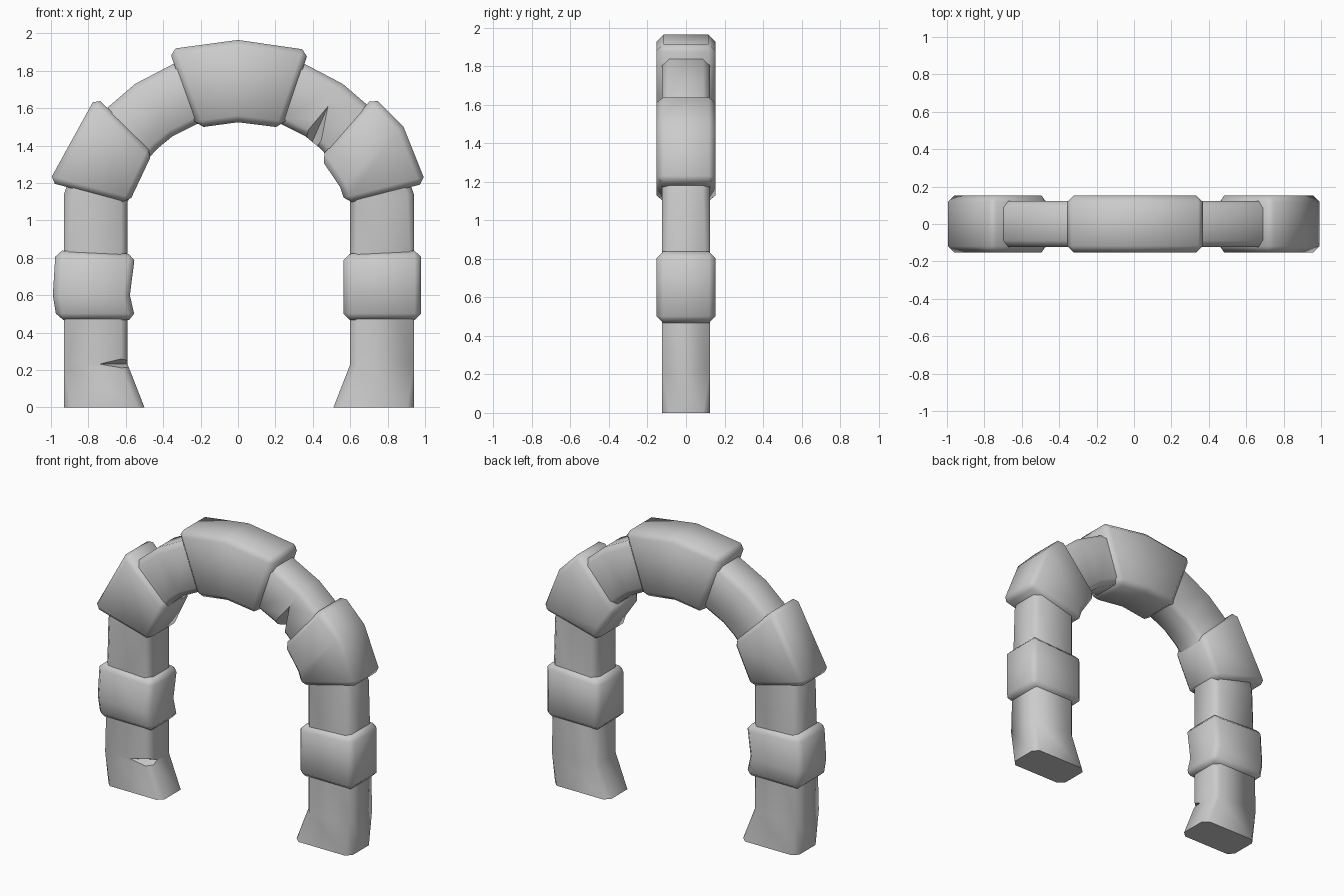
import bpy, bmesh, math

if "Cube" in bpy.data.objects:
    bpy.data.objects.remove(bpy.data.objects["Cube"])


def finish(bm, name, smooth=True):
    bmesh.ops.recalc_face_normals(bm, faces=bm.faces[:])
    mesh = bpy.data.meshes.new(name)
    bm.to_mesh(mesh)
    bm.free()
    ob = bpy.data.objects.new(name, mesh)
    bpy.context.collection.objects.link(ob)
    if smooth:
        bpy.ops.object.select_all(action='DESELECT')
        ob.select_set(True)
        bpy.context.view_layer.objects.active = ob
        bpy.ops.object.shade_smooth_by_angle(angle=math.radians(55))
    return ob


def stone(name, pairs, half_depth, bevel, bevel_ends=True):
    """Loft a box through (inner, outer) x-z point pairs and chamfer its long edges."""
    bm = bmesh.new()
    rings = []
    for (ix, iz), (ox, oz) in pairs:
        rings.append([bm.verts.new(c) for c in (
            (ix, -half_depth, iz), (ox, -half_depth, oz),
            (ox, half_depth, oz), (ix, half_depth, iz))])
    for a, b in zip(rings, rings[1:]):
        for i in range(4):
            j = (i + 1) % 4
            bm.faces.new((a[i], a[j], b[j], b[i]))
    bm.faces.new(rings[0])
    bm.faces.new(rings[-1])
    edges = [bm.edges.get((a[i], b[i])) for a, b in zip(rings, rings[1:]) for i in range(4)]
    if bevel_ends:
        edges += [bm.edges.get((r[i], r[(i + 1) % 4])) for r in (rings[0], rings[-1]) for i in range(4)]
    bmesh.ops.bevel(bm, geom=edges, offset=bevel, offset_type='OFFSET',
                    segments=1, profile=0.5, affect='EDGES')
    return finish(bm, name)


def notch(target, name, points):
    """Cut a tetrahedral chip out of the target."""
    bm = bmesh.new()
    v = [bm.verts.new(p) for p in points]
    for f in ((0, 1, 2), (0, 1, 3), (0, 2, 3), (1, 2, 3)):
        bm.faces.new([v[i] for i in f])
    cutter = finish(bm, name, smooth=False)
    cutter.hide_render = True
    cutter.display_type = 'WIRE'
    mod = target.modifiers.new(name, 'BOOLEAN')
    mod.operation = 'DIFFERENCE'
    mod.solver = 'EXACT'
    mod.object = cutter


# Continuous arch body with flared feet
left = [((-.50, 0), (-.93, 0)), ((-.59, .23), (-.93, .23)),
        ((-.59, 1.10), (-.93, 1.14)), ((-.48, 1.33), (-.84, 1.42)),
        ((-.43, 1.385), (-.69, 1.61)), ((-.35, 1.45), (-.55, 1.73)),
        ((-.22, 1.515), (-.34, 1.84))]
right = [((.01 - i[0], i[1]), (.01 - o[0], o[1])) for i, o in reversed(left)]
body = stone("arch_body", left + [((0, 1.56), (0, 1.90))] + right, .124, .036, bevel_ends=False)

# Chips in the front of the body
notch(body, "leg_chip_cutter", [(-.76, -.135, .232), (-.54, -.01, .232),
                                (-.56, -.16, .29), (-.56, -.16, .19)])
notch(body, "arch_chip_cutter", [(.49, -.135, 1.63), (.37, .02, 1.36),
                                 (.31, -.17, 1.44), (.45, -.17, 1.355)])

# Keystone
stone("keystone", [((-.22, 1.495), (-.37, 1.915)), ((0, 1.525), (0, 1.965)),
                   ((.24, 1.495), (.38, 1.91))], .153, .036)

# Shoulder stones
stone("left_shoulder_stone", [((-.585, 1.09), (-1.012, 1.205)),
                              ((-.455, 1.365), (-.76, 1.662))], .153, .034)
stone("right_shoulder_stone", [((.575, 1.09), (1.005, 1.20)), ((.545, 1.18), (.885, 1.50)),
                               ((.44, 1.335), (.725, 1.662))], .153, .034)

# Leg bands
stone("left_leg_band", [((-.548, .468), (-.968, .468)), ((-.578, .60), (-.99, .60)),
                        ((-.55, .82), (-.975, .84))], .153, .034)
stone("right_leg_band", [((.563, .468), (.978, .468)), ((.563, .82), (.978, .84))], .153, .034)
